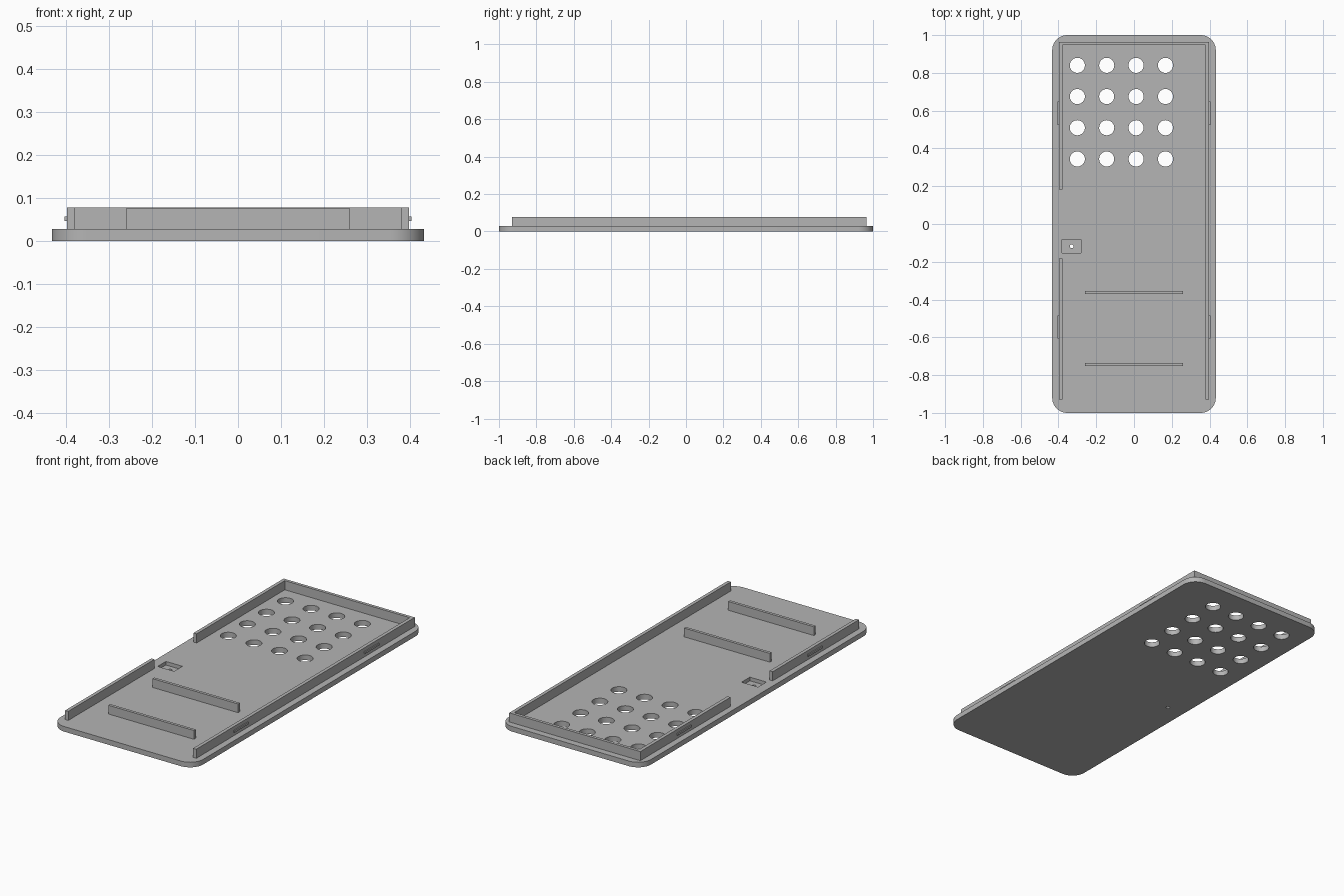
import bpy, bmesh, math

if "Cube" in bpy.data.objects:
    bpy.data.objects.remove(bpy.data.objects["Cube"])

grey = bpy.data.materials.new("plain_grey")
grey.diffuse_color = (0.46, 0.46, 0.46, 1)
grey.use_nodes = True
grey.node_tree.nodes["Principled BSDF"].inputs["Base Color"].default_value = grey.diffuse_color


def finish(name, bm):
    bmesh.ops.recalc_face_normals(bm, faces=bm.faces)
    me = bpy.data.meshes.new(name)
    bm.to_mesh(me)
    bm.free()
    me.materials.append(grey)
    ob = bpy.data.objects.new(name, me)
    bpy.context.collection.objects.link(ob)
    return ob


def prism(name, outline, z0, z1):
    """Extrude a closed xy outline from z0 to z1."""
    bm = bmesh.new()
    face = bm.faces.new([bm.verts.new((x, y, z0)) for x, y in outline])
    ext = bmesh.ops.extrude_face_region(bm, geom=[face])["geom"]
    verts = [v for v in ext if isinstance(v, bmesh.types.BMVert)]
    bmesh.ops.translate(bm, verts=verts, vec=(0, 0, z1 - z0))
    return finish(name, bm)


def box(name, x0, x1, y0, y1, z0, z1):
    return prism(name, [(x0, y0), (x1, y0), (x1, y1), (x0, y1)], z0, z1)


def circle(cx, cy, r, n):
    return [(cx + r * math.cos(2 * math.pi * i / n),
             cy + r * math.sin(2 * math.pi * i / n)) for i in range(n)]


W, L, T = 0.433, 1.0, 0.028      # half width, half length, thickness
R = 0.08                         # corner radius
TOP = 0.078                      # wall height

# Base plate with rounded corners
outline = []
for k, (sx, sy) in enumerate([(1, 1), (-1, 1), (-1, -1), (1, -1)]):
    for i in range(13):
        a = math.radians(90 * k + 7.5 * i)
        outline.append((sx * (W - R) + R * math.cos(a),
                        sy * (L - R) + R * math.sin(a)))
plate = prism("base_plate", outline, 0, T)

# Vent holes, recessed pocket and pin hole
cutters = [prism("vent_cutter", circle(-0.30 + 0.1555 * i, 0.84 - 0.1653 * j, 0.04, 32), -0.05, 0.1)
           for i in range(4) for j in range(4)]
cutters.append(box("pocket_cutter", -0.38, -0.28, -0.154, -0.082, 0.008, 0.1))
cutters.append(prism("pin_cutter", circle(-0.33, -0.118, 0.01, 16), -0.05, 0.05))
for c in cutters:
    c.hide_render = True
    mod = plate.modifiers.new("cut", "BOOLEAN")
    mod.operation, mod.solver, mod.object = "DIFFERENCE", "EXACT", c
bpy.context.view_layer.objects.active = plate
plate.select_set(True)
for mod in list(plate.modifiers):
    bpy.ops.object.modifier_apply(modifier=mod.name)
for c in cutters:
    bpy.data.objects.remove(c)
bpy.ops.object.shade_smooth_by_angle(angle=math.radians(30))

# Rim: one continuous wall round the right, back and rear left, plus a front left wall
XO, XI, YF, YO, YI = 0.398, 0.379, -0.93, 0.964, 0.947
prism("rim_wall", [(XO, YF), (XO, YO), (-XO, YO), (-XO, 0.183),
                   (-XI, 0.183), (-XI, YI), (XI, YI), (XI, YF)], T, TOP)
box("front_left_wall", -XO, -XI, YF, -0.183, T, TOP)

# Snap ridges on the outside of the side walls
for side, s in (("right", 1), ("left", -1)):
    for end, y0, y1 in (("rear", 0.525, 0.648), ("front", -0.607, -0.485)):
        x0, x1 = sorted((s * XO, s * 0.404))
        box(f"{side}_{end}_snap_ridge", x0, x1, y0, y1, 0.047, 0.058)

# Cross ribs on the floor
for name, y in (("middle_rib", -0.363), ("front_rib", -0.745)):
    box(name, -0.26, 0.26, y - 0.008, y + 0.008, T, 0.076)
